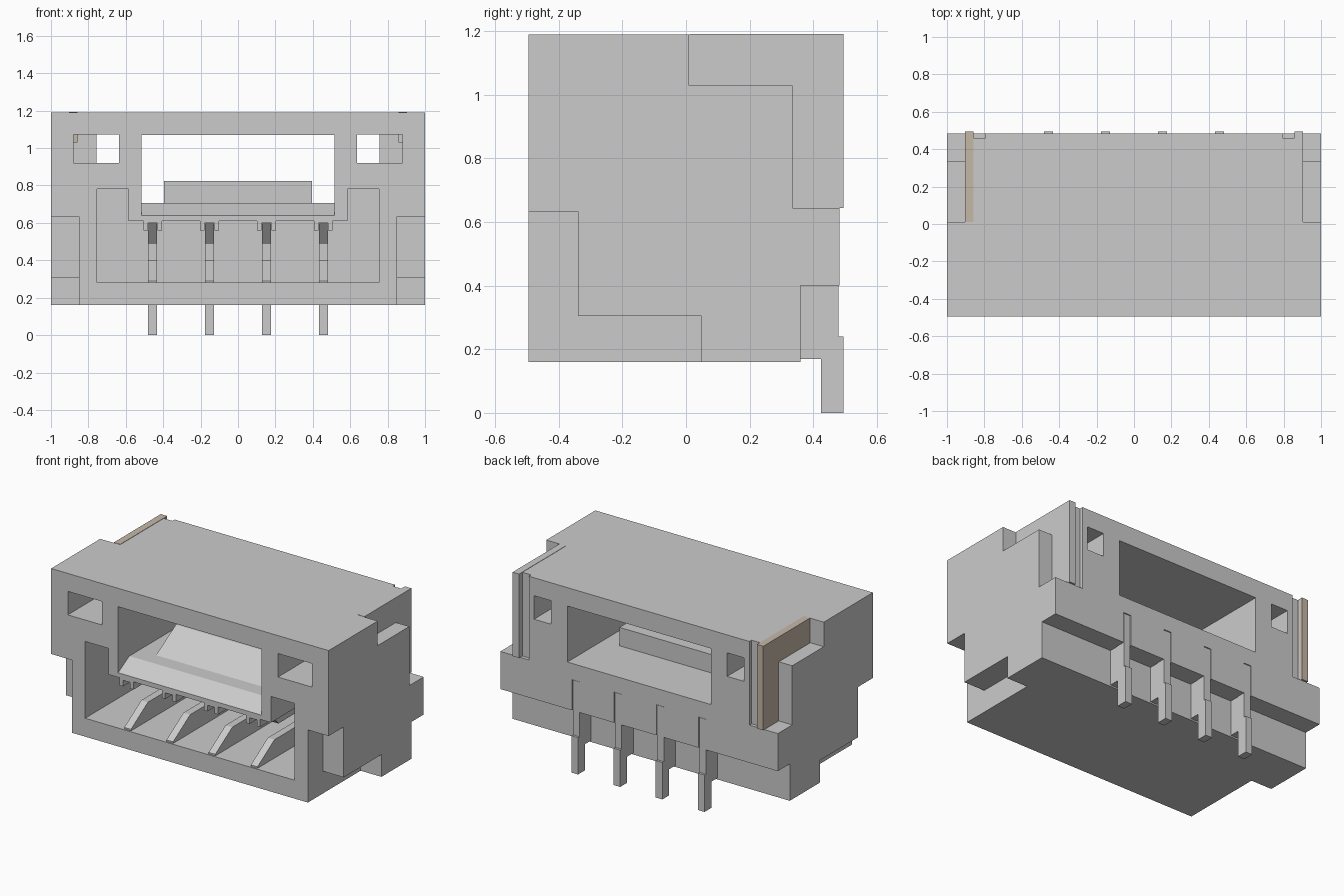
import bpy, bmesh
from mathutils import Vector

if "Cube" in bpy.data.objects:
    bpy.data.objects.remove(bpy.data.objects["Cube"])


def prism(name, axis, lo, hi, pts):
    """Extrude a 2D profile along x (pts = y,z) or along y (pts = x,z)."""
    def place(p, t):
        return (t, p[0], p[1]) if axis == 'x' else (p[0], t, p[1])
    bm = bmesh.new()
    a = [bm.verts.new(place(p, lo)) for p in pts]
    b = [bm.verts.new(place(p, hi)) for p in pts]
    bm.faces.new(a)
    bm.faces.new(b[::-1])
    n = len(pts)
    for i in range(n):
        bm.faces.new((a[i], b[i], b[(i + 1) % n], a[(i + 1) % n]))
    bmesh.ops.recalc_face_normals(bm, faces=bm.faces)
    me = bpy.data.meshes.new(name)
    bm.to_mesh(me)
    bm.free()
    ob = bpy.data.objects.new(name, me)
    bpy.context.collection.objects.link(ob)
    return ob


def box(name, x0, x1, y0, y1, z0, z1):
    return prism(name, 'x', x0, x1, [(y0, z0), (y1, z0), (y1, z1), (y0, z1)])


def cut(target, cutter):
    cutter.hide_render = True
    mod = target.modifiers.new("cut", 'BOOLEAN')
    mod.operation = 'DIFFERENCE'
    mod.solver = 'EXACT'
    mod.object = cutter
    bpy.context.view_layer.objects.active = target
    bpy.ops.object.modifier_apply(modifier=mod.name)
    bpy.data.objects.remove(cutter, do_unlink=True)


def span(s, a, b):
    return sorted((s * a, s * b))


PINS = [-0.456, -0.152, 0.152, 0.456]
BACK = 0.483
housing = box("housing", -1, 1, -0.495, BACK, 0.16, 1.19)

# lower rear step
cut(housing, box("c", -2, 2, 0.36, 1, 0, 0.40))

# side notches, small stepped windows and rear grooves, both sides
low_notch = [(-1, 0), (0.048, 0), (0.048, 0.305), (-0.34, 0.305), (-0.34, 0.633), (-1, 0.633)]
top_notch = [(0.01, 1.03), (0.335, 1.03), (0.335, 0.645), (1, 0.645), (1, 2), (0.01, 2)]
for s in (-1, 1):
    cut(housing, prism("c", 'x', *span(s, 0.85, 2), low_notch))
    cut(housing, prism("c", 'x', *span(s, 0.90, 2), top_notch))
    cut(housing, box("c", *span(s, 0.635, 0.88), -1, 0.30, 0.92, 1.073))
    cut(housing, box("c", *span(s, 0.635, 0.757), 0.2, 1, 0.92, 1.073))
    cut(housing, box("c", *span(s, 0.795, 0.857), 0.46, 1, 0.645, 2))

# upper through window with a chamfered sill
cut(housing, prism("c", 'x', -0.517, 0.517, [
    (-1, 0.64), (-0.495, 0.64), (-0.38, 0.705), (1, 0.705), (1, 1.07), (-1, 1.07)]))

# mating cavity: ears at the ends, lugs hanging over each pin
mouth = [(0.755, 0.28), (0.755, 0.78), (0.585, 0.78), (0.585, 0.61)]
for x in reversed(PINS):
    mouth += [(x + 0.05, 0.61), (x + 0.05, 0.56), (x + 0.026, 0.56), (x + 0.026, 0.60),
              (x - 0.026, 0.60), (x - 0.026, 0.56), (x - 0.05, 0.56), (x - 0.05, 0.61)]
mouth += [(-0.585, 0.61), (-0.585, 0.78), (-0.755, 0.78), (-0.755, 0.28)]
cut(housing, prism("c", 'y', -1, 0.30, mouth))

# rear slots that hold the pins
for x in PINS:
    cut(housing, box("c", x - 0.027, x + 0.027, 0.42, 1, 0.3, 0.60))

# latch ramp on the window sill
prism("latch_ramp", 'x', -0.395, 0.395, [
    (-0.28, 0.70), (-0.28, 0.705), (-0.075, 0.825), (0.12, 0.825), (0.12, 0.70)])

# forked contact pins with a bent solder tail
pin_profile = [
    (0.495, 0.0), (0.495, 0.24), (0.48, 0.24), (0.48, 0.597), (-0.36, 0.597),
    (-0.27, 0.49), (0.22, 0.49), (0.22, 0.40), (-0.31, 0.40), (-0.485, 0.29),
    (-0.485, 0.275), (0.36, 0.275), (0.36, 0.17), (0.425, 0.17), (0.425, 0.0)]
for i, x in enumerate(PINS):
    prism(f"contact_pin_{i + 1}", 'x', x - 0.024, x + 0.024, pin_profile)

# solder tabs lining the upper rear notches
tab_profile = [(0.012, 1.03), (0.335, 1.03), (0.335, 0.645), (0.495, 0.645),
               (0.495, 1.192), (0.012, 1.192)]
metal = bpy.data.materials.new("tab_brown")
metal.diffuse_color = (0.56, 0.48, 0.39, 1)
metal.use_nodes = True
metal.node_tree.nodes["Principled BSDF"].inputs["Base Color"].default_value = metal.diffuse_color
for s, side in ((-1, "left"), (1, "right")):
    tab = prism(f"solder_tab_{side}", 'x', *span(s, 0.857, 0.903), tab_profile)
    if s < 0:
        tab.data.materials.append(metal)
